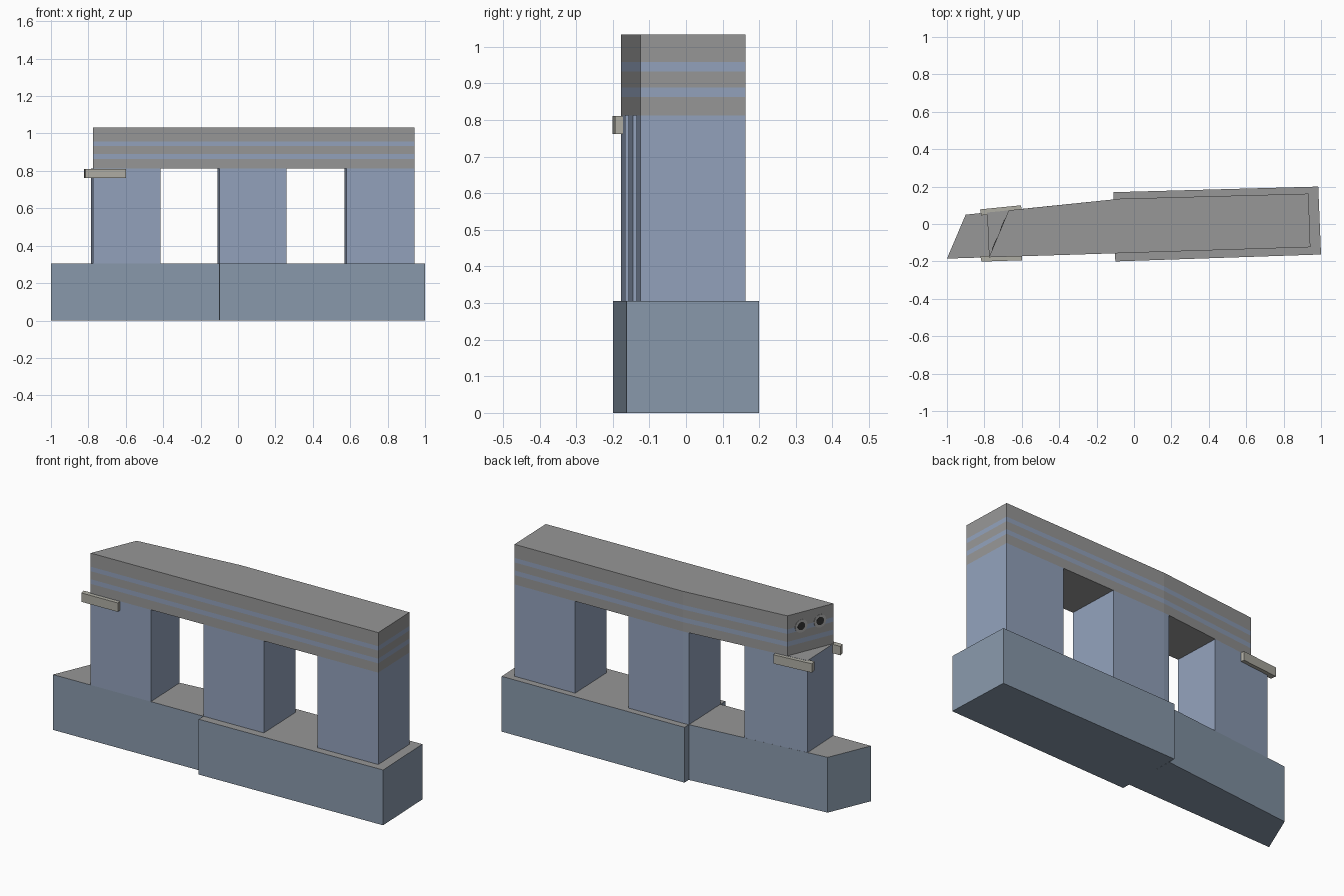
import bpy, bmesh
from mathutils import Vector

if "Cube" in bpy.data.objects:
    bpy.data.objects.remove(bpy.data.objects["Cube"])


def material(name, rgb):
    m = bpy.data.materials.new(name)
    m.diffuse_color = (*rgb, 1)
    m.use_nodes = True
    m.node_tree.nodes["Principled BSDF"].inputs["Base Color"].default_value = m.diffuse_color
    return m


BASE = material("base_blue", (0.25, 0.32, 0.41))
PILLAR = material("pillar_blue", (0.29, 0.36, 0.50))
CONCRETE = material("concrete", (0.31, 0.31, 0.31))
BAR = material("bar_beige", (0.43, 0.42, 0.37))
DARK = material("dark", (0.03, 0.03, 0.03))
RING = material("ring_grey", (0.40, 0.40, 0.40))


def prism(name, outline, levels, sides, bottom, top):
    """Extrude a counter-clockwise plan outline through levels, one side material per layer."""
    mats = list(dict.fromkeys([*sides, bottom, top]))
    bm = bmesh.new()
    rings = [[bm.verts.new((x, y, z)) for x, y in outline] for z in levels]
    n = len(outline)
    for k, mat in enumerate(sides):
        lo, hi = rings[k], rings[k + 1]
        for i in range(n):
            j = (i + 1) % n
            bm.faces.new((lo[i], lo[j], hi[j], hi[i])).material_index = mats.index(mat)
    bm.faces.new(rings[0][::-1]).material_index = mats.index(bottom)
    bm.faces.new(rings[-1]).material_index = mats.index(top)
    me = bpy.data.meshes.new(name)
    bm.to_mesh(me)
    bm.free()
    for m in mats:
        me.materials.append(m)
    ob = bpy.data.objects.new(name, me)
    bpy.context.collection.objects.link(ob)
    return ob


def front(x):
    return -0.178 + (x + 0.775) * 0.0315


def back(x):
    slope = 0.104 if x < -0.075 else 0.027
    return 0.135 + (x + 0.075) * slope


BASE_TOP, BEAM_LOW, BEAM_TOP = 0.305, 0.812, 1.033

# Two-part foundation, stepping wider on the right
prism("foundation_left", [(-1.0, -0.185), (-0.10, front(-0.10)), (-0.11, back(-0.11)), (-0.90, 0.05)],
      [0, BASE_TOP], [BASE], BASE, CONCRETE)
prism("foundation_right", [(-0.10, -0.2), (1.0, -0.163), (0.985, 0.2), (-0.11, 0.17)],
      [0, BASE_TOP], [BASE], BASE, CONCRETE)

# Three pillars following the bent wall line
for name, a, b in (("left", -0.775, -0.415), ("middle", -0.10, 0.26), ("right", 0.58, 0.943)):
    a2, b2 = a - 0.01, b - 0.01
    plan = [(a, front(a)), (b, front(b)), (b2, back(b2))]
    if a2 < -0.075 < b2:
        plan.append((-0.075, back(-0.075)))
    plan.append((a2, back(a2)))
    prism("pillar_" + name, plan, [BASE_TOP, BEAM_LOW], [PILLAR], PILLAR, CONCRETE)

# Beam with two flush blue stripes and a slanted left end
end_back, end_front = (-0.67, back(-0.67)), (-0.775, front(-0.775))
prism("beam", [end_front, (0.943, front(0.943)), (0.933, back(0.933)), (-0.075, back(-0.075)), end_back],
      [BEAM_LOW, 0.863, 0.889, 0.933, 0.958, BEAM_TOP],
      [CONCRETE, PILLAR, CONCRETE, PILLAR, CONCRETE], CONCRETE, CONCRETE)

# Small bars gripping the head of the left pillar
prism("front_bar", [(-0.815, -0.201), (-0.598, -0.194), (-0.599, -0.165), (-0.822, -0.172)],
      [0.762, BEAM_LOW - 0.001], [BAR], BAR, BAR)
prism("back_bar", [(-0.817, 0.046), (-0.598, 0.069), (-0.605, 0.100), (-0.823, 0.078)],
      [0.762, BEAM_LOW - 0.001], [BAR], BAR, BAR)

# Two ringed duct openings on the slanted beam end
A, B = Vector((*end_back, 0.957)), Vector((*end_front, 0.957))
normal = (B - A).cross(Vector((0, 0, -1))).normalized()
if normal.x > 0:
    normal = -normal
for i, t in enumerate((0.3, 0.71)):
    for part, radius, depth, mat in (("ring", 0.036, 0.004, RING), ("hole", 0.022, 0.006, DARK)):
        bpy.ops.mesh.primitive_cylinder_add(vertices=24, radius=radius, depth=depth, location=A.lerp(B, t),
                                            rotation=normal.to_track_quat('Z', 'Y').to_euler())
        ob = bpy.context.object
        ob.name = f"duct_{part}_{i + 1}"
        ob.data.materials.append(mat)
